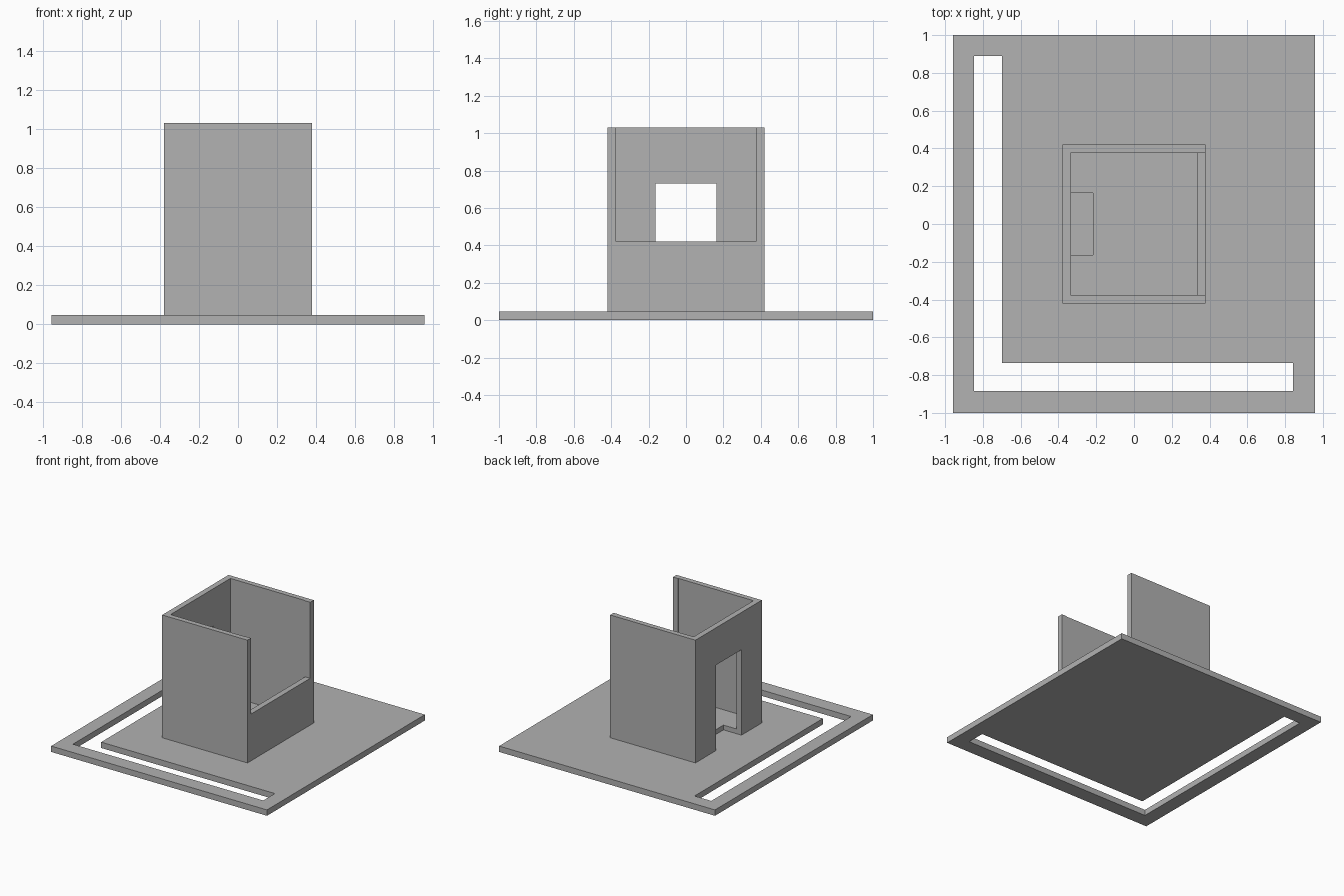
import bpy
import bmesh

cube = bpy.data.objects.get("Cube")
if cube:
    bpy.data.objects.remove(cube, do_unlink=True)

grey = bpy.data.materials.new("plain grey")
grey.use_nodes = True
COLOUR = (0.445, 0.445, 0.445, 1)
grey.diffuse_color = COLOUR
grey.node_tree.nodes["Principled BSDF"].inputs["Base Color"].default_value = COLOUR


def prism(name, outline, z0, z1):
    """Extrude a flat outline (counter-clockwise) from z0 to z1."""
    bm = bmesh.new()
    face = bm.faces.new([bm.verts.new((x, y, z0)) for x, y in outline])
    top = bmesh.ops.extrude_face_region(bm, geom=[face])["geom"]
    bmesh.ops.translate(bm, vec=(0, 0, z1 - z0),
                        verts=[v for v in top if isinstance(v, bmesh.types.BMVert)])
    bmesh.ops.recalc_face_normals(bm, faces=bm.faces)
    mesh = bpy.data.meshes.new(name)
    bm.to_mesh(mesh)
    bm.free()
    mesh.materials.append(grey)
    obj = bpy.data.objects.new(name, mesh)
    bpy.context.scene.collection.objects.link(obj)
    return obj


def box(name, x0, x1, y0, y1, z0, z1):
    return prism(name, [(x0, y0), (x1, y0), (x1, y1), (x0, y1)], z0, z1)


def cut(obj, cutters):
    """Subtract the cutters, bake the result and remove them."""
    for c in cutters:
        c.hide_render = True
        mod = obj.modifiers.new(c.name, 'BOOLEAN')
        mod.operation = 'DIFFERENCE'
        mod.solver = 'EXACT'
        mod.object = c
    bpy.context.view_layer.update()
    graph = bpy.context.evaluated_depsgraph_get()
    baked = bpy.data.meshes.new_from_object(obj.evaluated_get(graph))
    obj.modifiers.clear()
    obj.data = baked
    for c in cutters:
        bpy.data.objects.remove(c, do_unlink=True)


BASE_TOP, FLOOR_TOP, WALL_TOP = 0.047, 0.085, 1.031
OUT_X, OUT_Y = 0.378, 0.42
IN_X, IN_Y = 0.333, 0.379
DOOR_Y = 0.163

# Ground plate with an L-shaped slot
base = box("base_plate", -0.957, 0.957, -1, 1, 0, BASE_TOP)
slot = prism("slot_cutter",
             [(-0.846, -0.883), (0.842, -0.883), (0.842, -0.736),
              (-0.698, -0.736), (-0.698, 0.889), (-0.846, 0.889)], -0.1, 0.2)
cut(base, [slot])

# Open-topped tower: hollow room, wide opening on one side, doorway on the other
tower = box("tower_walls", -OUT_X, OUT_X, -OUT_Y, OUT_Y, BASE_TOP, WALL_TOP)
cut(tower, [
    box("room_cutter", -IN_X, IN_X, -IN_Y, IN_Y, FLOOR_TOP, 1.3),
    box("opening_cutter", 0.2, 0.6, -0.375, 0.375, 0.422, 1.2),
    box("door_cutter", -0.6, -0.218, -DOOR_Y, DOOR_Y, -0.1, 0.732),
])
